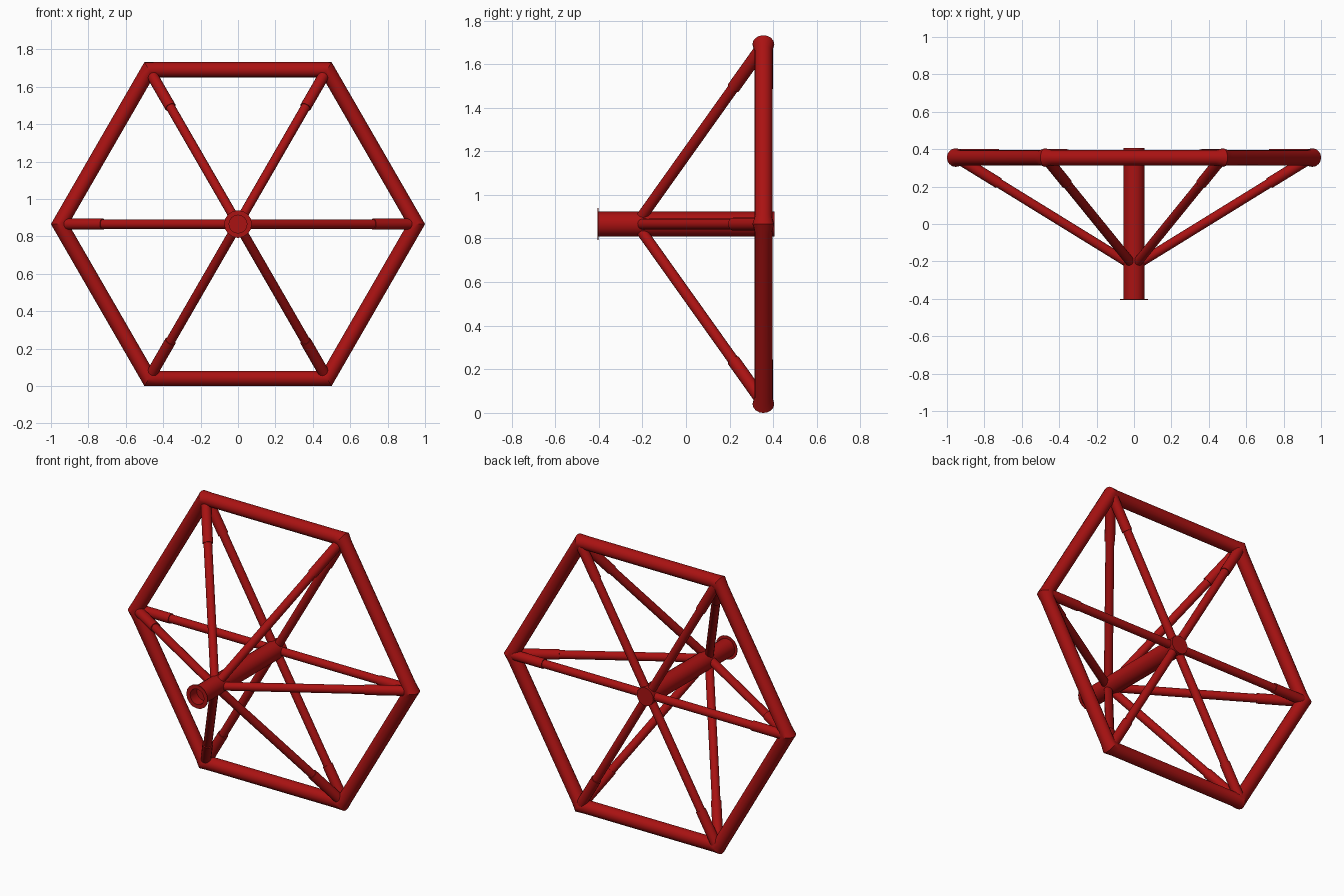
import bpy, bmesh
from math import sin, cos, pi, radians
from mathutils import Vector

cube = bpy.data.objects.get("Cube")
if cube:
    bpy.data.objects.remove(cube, do_unlink=True)

CENTRE_Z = 0.866
RIM_Y = 0.355
RIM_R = 0.041
CORNER = 0.953      # distance from the axis to each rim corner
SIDES = 16

red = bpy.data.materials.new("red_paint")
red.use_nodes = True
red.diffuse_color = (0.4, 0.006, 0.006, 1)
red.node_tree.nodes["Principled BSDF"].inputs["Base Color"].default_value = red.diffuse_color


def finish(name, bm):
    bmesh.ops.recalc_face_normals(bm, faces=bm.faces)
    mesh = bpy.data.meshes.new(name)
    bm.to_mesh(mesh)
    bm.free()
    obj = bpy.data.objects.new(name, mesh)
    bpy.context.collection.objects.link(obj)
    mesh.materials.append(red)
    bpy.ops.object.select_all(action='DESELECT')
    obj.select_set(True)
    bpy.context.view_layer.objects.active = obj
    bpy.ops.object.shade_smooth_by_angle(angle=radians(35))
    return obj


def ring(bm, centre, u, v):
    steps = [2 * pi * i / SIDES for i in range(SIDES)]
    return [bm.verts.new(centre + u * cos(a) + v * sin(a)) for a in steps]


def bridge(bm, a, b):
    for i in range(SIDES):
        j = (i + 1) % SIDES
        bm.faces.new((a[i], a[j], b[j], b[i]))


def polar(angle, radius, y):
    return Vector((radius * cos(angle), y, CENTRE_Z + radius * sin(angle)))


def tube(name, start, end, profile):
    """Capped round bar; profile is a list of (fraction along, radius)."""
    axis = (end - start).normalized()
    u = axis.orthogonal().normalized()
    v = axis.cross(u)
    bm = bmesh.new()
    rings = [ring(bm, start.lerp(end, t), u * r, v * r) for t, r in profile]
    for a, b in zip(rings, rings[1:]):
        bridge(bm, a, b)
    bm.faces.new(rings[0])
    bm.faces.new(rings[-1])
    return finish(name, bm)


# Hexagonal rim with slightly swollen mitred corners
bm = bmesh.new()
back = Vector((0, 1, 0))
loops = []
for k in range(6):
    angle = k * pi / 3
    corner = polar(angle, CORNER, RIM_Y)
    for side in (-1, 0, 1):
        if side == 0:
            out = polar(angle, 1, 0) - polar(angle, 0, 0)
            loops.append(ring(bm, corner, out * RIM_R / cos(pi / 6), back * 0.05))
        else:
            neighbour = polar(angle + side * pi / 3, CORNER, RIM_Y)
            step = (neighbour - corner).normalized() * 0.035
            normal = polar(angle + side * pi / 6, 1, 0) - polar(angle, 0, 0)
            loops.append(ring(bm, corner + step, normal * RIM_R, back * RIM_R))
for i, loop in enumerate(loops):
    bridge(bm, loop, loops[(i + 1) % len(loops)])
finish("hexagon_rim", bm)

# Central hub with a thin front flange and a recessed mouth
front, rear = polar(0, 0, -0.405), polar(0, 0, 0.405)
tube("hub", front, rear,
     [(0.08, 0.048), (0, 0.048), (0, 0.074), (0.005, 0.074), (0.005, 0.057), (1, 0.057)])

# Flat rear spokes and slanted front struts, each with a thicker outer sleeve
bar = [(0, 0.025), (0.76, 0.025), (0.76, 0.03), (1, 0.03)]
for k in range(6):
    angle = k * pi / 3
    tube(f"rear_spoke_{k + 1}", polar(angle, 0, 0.37), polar(angle, 0.95, 0.37), bar)
    tube(f"front_strut_{k + 1}", polar(angle, 0.02, -0.215), polar(angle, 0.945, 0.355), bar)
